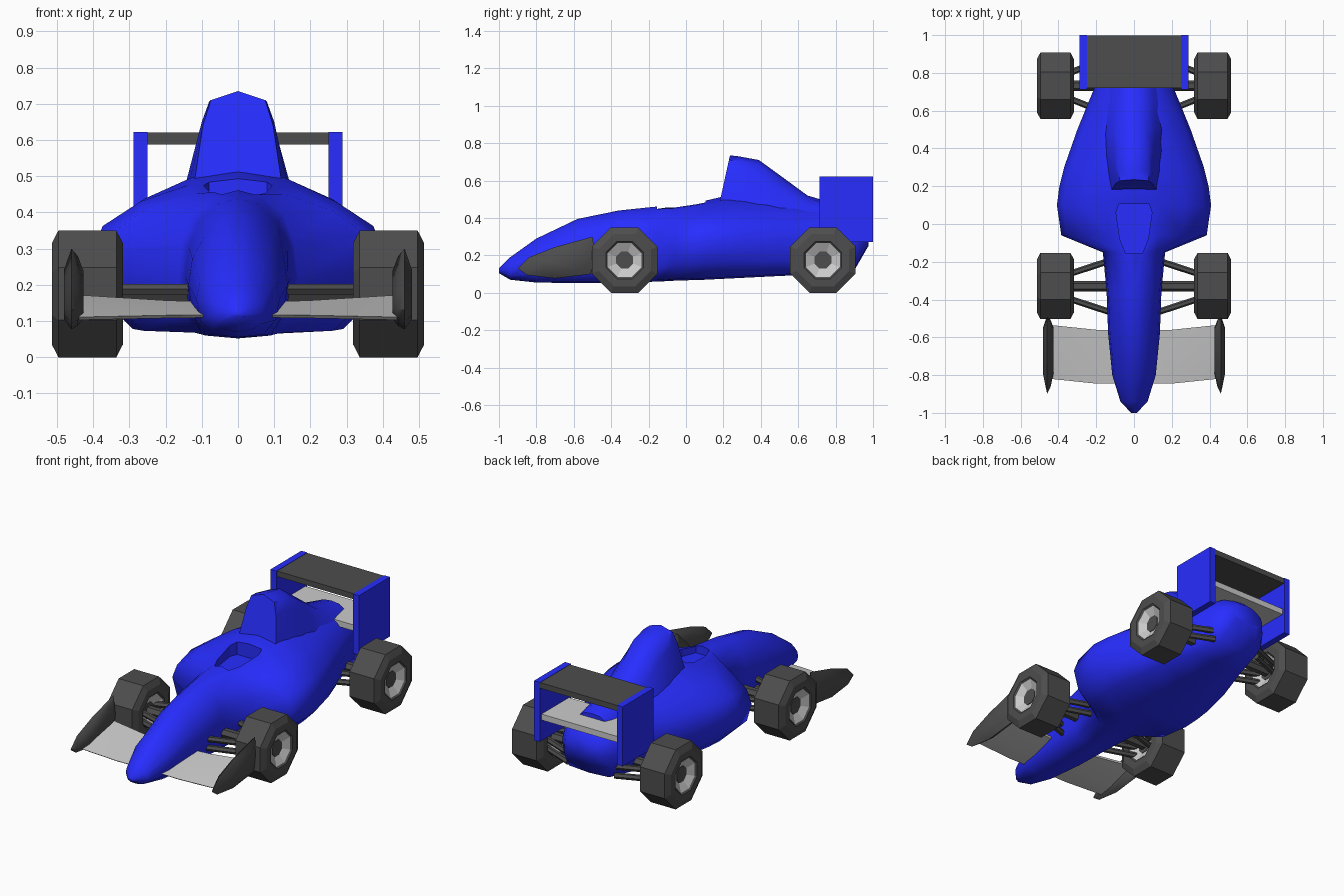
import bpy, bmesh, math
from mathutils import Vector

if "Cube" in bpy.data.objects:
    bpy.data.objects.remove(bpy.data.objects["Cube"])


def paint(name, *rgb):
    m = bpy.data.materials.new(name)
    m.diffuse_color = (*rgb, 1)
    m.use_nodes = True
    m.node_tree.nodes["Principled BSDF"].inputs["Base Color"].default_value = m.diffuse_color
    return m


blue = paint("blue_paint", .02, .026, 1)
dark = paint("dark_grey", .075, .075, .075)
light = paint("light_grey", .75, .75, .75)


def finish(name, bm, mat=None, smooth=None):
    bmesh.ops.recalc_face_normals(bm, faces=bm.faces)
    me = bpy.data.meshes.new(name)
    bm.to_mesh(me)
    bm.free()
    ob = bpy.data.objects.new(name, me)
    bpy.context.collection.objects.link(ob)
    if mat:
        me.materials.append(mat)
    if smooth:
        me.shade_smooth()
        me.set_sharp_from_angle(angle=math.radians(smooth))
    return ob


def loft(name, rings, mat=None, smooth=None):
    """Bridge closed rings of points and cap both ends."""
    bm = bmesh.new()
    rows = [[bm.verts.new(p) for p in r] for r in rings]
    n = len(rows[0])
    for a, b in zip(rows, rows[1:]):
        for i in range(n):
            j = (i + 1) % n
            bm.faces.new((a[i], a[j], b[j], b[i]))
    bm.faces.new(rows[0])
    bm.faces.new(rows[-1])
    return finish(name, bm, mat, smooth)


def box(name, x0, x1, y0, y1, z0, z1, mat=None):
    ring = [(x0, z0), (x1, z0), (x1, z1), (x0, z1)]
    return loft(name, [[(x, y, z) for x, z in ring] for y in (y0, y1)], mat)


def rod(name, a, b, r):
    a, b = Vector(a), Vector(b)
    q = (b - a).to_track_quat('Z', 'Y')
    circ = [q @ Vector((r * math.cos(t), r * math.sin(t), 0))
            for t in (k * math.tau / 6 for k in range(6))]
    return loft(name, [[p + c for c in circ] for p in (a, b)], dark)


def mirrored(half):
    """Close a half section that starts and ends on x = 0."""
    return half + [(-x, y, z) for x, y, z in half[-2:0:-1]]


# Main body: y, bottom z, bottom w, widest w, widest z, shoulder w, shoulder z, top z
stations = [
    (-1.0, .105, .01, .015, .12, .008, .128, .132),
    (-.94, .07, .04, .072, .12, .045, .17, .19),
    (-.8, .055, .07, .115, .16, .075, .25, .29),
    (-.58, .052, .09, .137, .2, .095, .33, .395),
    (-.36, .055, .1, .145, .22, .11, .37, .44),
    (-.15, .06, .12, .165, .22, .125, .395, .462),
    (-.06, .065, .26, .385, .26, .26, .405, .465),
    (.1, .07, .29, .408, .28, .27, .43, .492),
    (.2, .075, .29, .395, .28, .26, .437, .515),
    (.3, .08, .28, .37, .28, .24, .44, .515),
    (.5, .09, .24, .30, .28, .19, .43, .5),
    (.72, .10, .17, .21, .28, .13, .42, .47),
    (.9, .12, .13, .175, .27, .12, .385, .42),
    (.975, .25, .07, .11, .29, .07, .34, .36)]


def section(y, zb, wb, wm, zm, ws, zs, zt):
    return mirrored([
        (0, y, zb), (wb, y, zb + .008),
        (wb + (wm - wb) * .75, y, zb + (zm - zb) * .45), (wm, y, zm),
        (ws + (wm - ws) * .75, y, zm + (zs - zm) * .55), (ws, y, zs),
        (ws * .5, y, zt - .25 * (zt - zs)), (0, y, zt)])


body = loft("body", [section(*s) for s in stations], blue, 75)

# Cockpit opening
outline = [(.045, -.155), (.075, -.08), (.095, .06), (.08, .105)]
outline += [(-x, y) for x, y in reversed(outline)]
cutter = loft("cockpit_cutter", [[(x, y, z) for x, y in outline] for z in (.41, .6)], blue)
cutter.hide_render = True
cutter.hide_set(True)
cut = body.modifiers.new("cockpit", 'BOOLEAN')
cut.operation, cut.object, cut.solver = 'DIFFERENCE', cutter, 'EXACT'

# Engine cover with raked air intake: y, base w, side w, side z, shoulder w, shoulder z, top z
cover = [(.235, .13, .097, .64, .075, .71, .735),
         (.28, .15, .1, .65, .08, .705, .73),
         (.39, .16, .105, .62, .07, .685, .71),
         (.5, .16, .11, .55, .06, .61, .63),
         (.65, .14, .1, .47, .06, .505, .52),
         (.87, .1, .08, .43, .05, .45, .455)]
rings = []
for i, (y, wb, wm, zm, ws, zs, zt) in enumerate(cover):
    half = [(0, y, .38), (wb, y, .42), (wm, y, zm), (ws, y, zs), (0, y, zt)]
    if i == 0:
        half = [(x, y - (.735 - z) * .22, z) for x, y, z in half]
    rings.append(mirrored(half))
loft("engine_cover", rings, blue, 50)

# Rear wing
box("rear_wing_upper", -.25, .25, .72, .998, .587, .62, dark)
box("rear_wing_lower", -.25, .25, .73, .985, .395, .43, light)

# Tyre and rim profiles: (x offset from wheel centre, radius to flat)
tyre = [(-.03, .085), (-.088, .09), (-.098, .1), (-.098, .14), (-.08, .175),
        (.08, .175), (.098, .14), (.098, .1), (.088, .09), (.03, .085)]
rim = [(-.062, .04), (-.09, .0905), (.09, .0905), (.062, .04)]
hub = [(-.068, .045), (.068, .045)]


def lathe(name, profile, cx, cy, mat):
    k = 1 / math.cos(math.pi / 8)
    return loft(name, [[(cx + x, cy + r * k * math.cos(t), .175 + r * k * math.sin(t))
                        for t in ((i + .5) * math.pi / 4 for i in range(8))]
                       for x, r in profile], mat)


fin = [(-.9, .13), (-.84, .19), (-.7, .245), (-.5, .3), (-.485, .2), (-.51, .1),
       (-.7, .077), (-.85, .095)]

for s, side in ((1, "right"), (-1, "left")):
    # Rear wing end plates
    box(f"rear_end_plate_{side}", s * .25, s * .288, .713, 1.0, .272, .622, blue)

    # Wheels
    for cy, end in ((-.328, "front"), (.732, "rear")):
        lathe(f"{end}_tyre_{side}", tyre, s * .416, cy, dark)
        lathe(f"{end}_rim_{side}", rim, s * .416, cy, light)
        lathe(f"{end}_hub_{side}", hub, s * .416, cy, dark)

    # Suspension: upper and lower wishbones with a drive rod
    for cy, x0, end in ((-.33, .1, "front"), (.732, .15, "rear")):
        for z, level in ((.188, "upper"), (.135, "lower")):
            for d, which in ((-1, "fore"), (1, "aft")):
                rod(f"{end}_{level}_wishbone_{which}_{side}", (s * x0, cy + d * .145, z),
                    (s * .36, cy + d * .06, z), .017)
        rod(f"{end}_axle_{side}", (s * x0, cy, .175), (s * .38, cy, .175), .028)

    # Front wing: inclined blade rising slightly at the tips
    loft(f"front_wing_{side}", [
        [(s * x, yf, zb + .008), (s * x, yf + .12, zb * .45 + zr * .55), (s * x, yr, zr),
         (s * x, yr, zr - .012), (s * x, yf + .12, zb + .004), (s * x, yf + .01, zb)]
        for x, yf, yr, zr, zb in [(.05, -.845, -.565, .152, .11),
                                  (.2, -.845, -.56, .157, .108),
                                  (.44, -.82, -.535, .172, .103)]], light, 40)

    # Front wing end fins: bulged lens shape
    loft(f"front_fin_{side}", [
        [(s * x, -.64 + (y + .64) * k, .15 + (z - .15) * k) for y, z in fin]
        for x, k in ((.426, .58), (.442, .86), (.46, 1.0), (.481, .6))], dark, 40)
